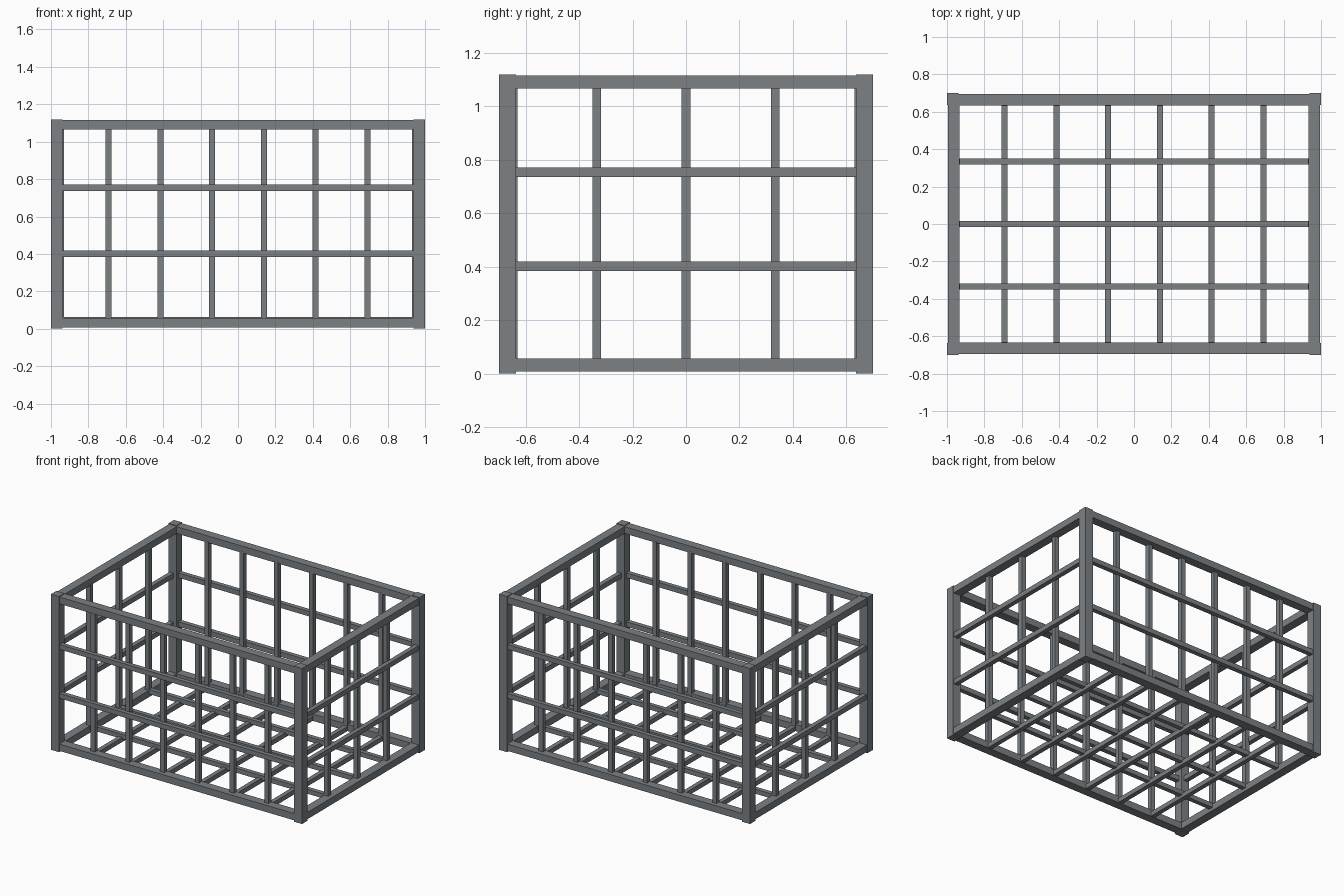
import bpy

if "Cube" in bpy.data.objects:
    bpy.data.objects.remove(bpy.data.objects["Cube"])

steel = bpy.data.materials.new("grey steel")
steel.diffuse_color = (0.2, 0.22, 0.235, 1)
steel.use_nodes = True
steel.node_tree.nodes["Principled BSDF"].inputs["Base Color"].default_value = steel.diffuse_color


def bar(name, center, size):
    x, y, z = (s / 2 for s in size)
    v = [(a * x, b * y, c * z) for a in (-1, 1) for b in (-1, 1) for c in (-1, 1)]
    f = [(0, 1, 3, 2), (4, 6, 7, 5), (0, 4, 5, 1), (2, 3, 7, 6), (0, 2, 6, 4), (1, 5, 7, 3)]
    me = bpy.data.meshes.new(name)
    me.from_pydata(v, [], f)
    me.materials.append(steel)
    ob = bpy.data.objects.new(name, me)
    ob.location = center
    bpy.context.collection.objects.link(ob)


P = 0.063                      # post width
HX, HY, H = 1.0, 0.7, 1.12     # half length, half depth, height
PX, PY = HX - P / 2, HY - P / 2
T = 0.033                      # thin bar width
xs = [PX * (2 * i / 7 - 1) for i in range(1, 7)]
ys = [PY * (i / 2 - 1) for i in range(1, 4)]

# corner posts
for sx in (-1, 1):
    for sy in (-1, 1):
        bar("corner_post", (sx * PX, sy * PY, H / 2), (P, P, H))

for s in (-1, 1):
    # top and bottom rails between the posts
    for z in (0.032, 1.091):
        bar("long_rail", (0, s * (HY - 0.036), z), (2 * HX - 2 * P, P, 0.049))
        bar("end_rail", (s * (HX - 0.036), 0, z), (P, 2 * HY - 2 * P, 0.049))
    # horizontal wall bars, outer layer
    for z in (0.402, 0.754):
        bar("long_wall_bar", (0, s * (HY - 0.024), z), (2 * HX - 2 * P, T, 0.035))
        bar("end_wall_bar", (s * (HX - 0.024), 0, z), (T, 2 * HY - 2 * P, 0.035))
    # upright wall bars, inner layer
    for x in xs:
        bar("long_wall_upright", (x, s * (HY - 0.052), H / 2), (T, T, 1.03))
    for y in ys:
        bar("end_wall_upright", (s * (HX - 0.052), y, H / 2), (T, T, 1.03))

# floor grid: lengthwise bars lie over the crosswise bars
for y in ys:
    bar("floor_length_bar", (0, y, 0.047), (2 * HX - 2 * P, 0.032, T))
for x in xs:
    bar("floor_cross_bar", (x, 0, 0.026), (0.032, 2 * HY - 2 * P, T))
